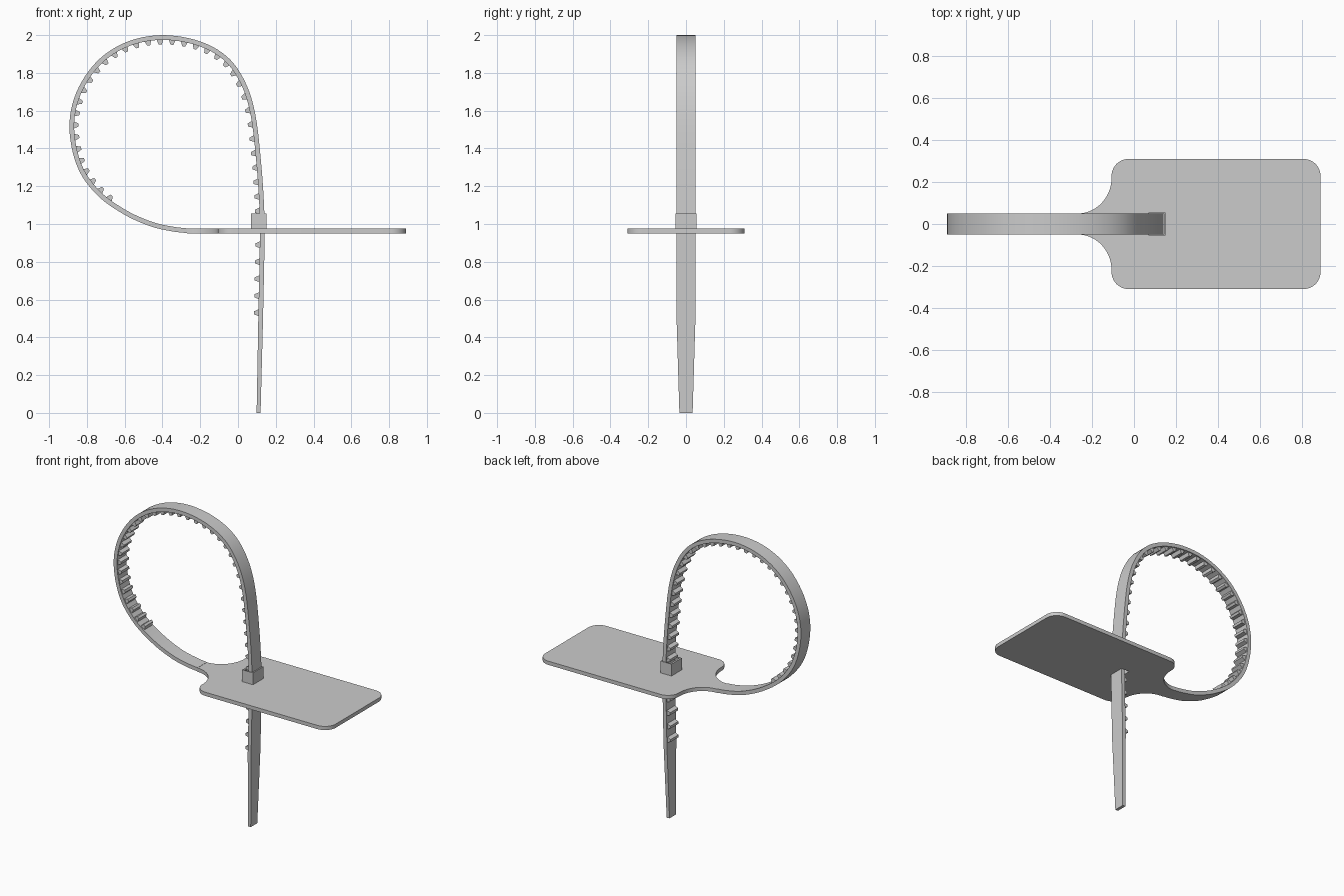
import bpy, bmesh, math
from mathutils import Vector

if "Cube" in bpy.data.objects:
    bpy.data.objects.remove(bpy.data.objects["Cube"])


def finish(name, bm, smooth=False):
    bmesh.ops.recalc_face_normals(bm, faces=bm.faces)
    me = bpy.data.meshes.new(name)
    bm.to_mesh(me)
    bm.free()
    ob = bpy.data.objects.new(name, me)
    bpy.context.collection.objects.link(ob)
    bpy.ops.object.select_all(action='DESELECT')
    ob.select_set(True)
    bpy.context.view_layer.objects.active = ob
    if smooth:
        bpy.ops.object.shade_smooth_by_angle(angle=math.radians(30))
    return ob


def box(name, x0, x1, y, z0, z1):
    bm = bmesh.new()
    bmesh.ops.create_cube(bm, size=1)
    for v in bm.verts:
        v.co = ((x0 + x1) / 2 + v.co.x * (x1 - x0), v.co.y * 2 * y,
                (z0 + z1) / 2 + v.co.z * (z1 - z0))
    return finish(name, bm)


def arc(cx, cy, rx, ry, a0, a1, n=10):
    return [(cx + rx * math.cos(math.radians(a0 + (a1 - a0) * i / n)),
             cy + ry * math.sin(math.radians(a0 + (a1 - a0) * i / n))) for i in range(n + 1)]


# Tag plate: upper half outline from the neck to the far end, then mirrored
half = (arc(-0.27, 0.22, 0.163, 0.17, -90, 0, 14)
        + arc(-0.027, 0.23, 0.08, 0.08, 180, 90)
        + arc(0.81, 0.23, 0.08, 0.08, 90, 0))
outline = half + [(x, -y) for x, y in reversed(half)]
bm = bmesh.new()
face = bm.faces.new([bm.verts.new((x, y, 0.95)) for x, y in outline])
ext = bmesh.ops.extrude_face_region(bm, geom=[face])
bmesh.ops.translate(bm, vec=(0, 0, 0.025),
                    verts=[g for g in ext['geom'] if isinstance(g, bmesh.types.BMVert)])
plate = finish("tag_plate", bm, True)

# Locking head, with a slot cut through head and plate
head = box("locking_head", 0.07, 0.15, 0.055, 0.97, 1.055)
slot = box("slot_cutter", 0.082, 0.142, 0.051, 0.9, 1.1)
slot.hide_render = True
for ob in (plate, head):
    bpy.context.view_layer.objects.active = ob
    m = ob.modifiers.new("slot", 'BOOLEAN')
    m.operation, m.solver, m.object = 'DIFFERENCE', 'EXACT', slot
    bpy.ops.object.modifier_apply(modifier=m.name)
bpy.data.objects.remove(slot)

# Strap centre line in x, z
keys = [(-0.268, 0.964), (-0.35, 0.974), (-0.46, 1.0), (-0.6, 1.063), (-0.74, 1.165),
        (-0.84, 1.31), (-0.88, 1.51), (-0.845, 1.69), (-0.74, 1.85), (-0.59, 1.95),
        (-0.41, 1.987), (-0.22, 1.96), (-0.07, 1.88), (0.025, 1.75), (0.08, 1.575),
        (0.112, 1.3), (0.127, 1.06), (0.128, 0.9), (0.12, 0.5), (0.109, 0.0)]
P = [Vector(k) for k in keys]
P = [2 * P[0] - P[1]] + P + [2 * P[-1] - P[-2]]
path = []
for a, b, c, d in zip(P, P[1:], P[2:], P[3:]):
    for i in range(6):
        t = i / 6
        path.append(0.5 * (2 * b + (c - a) * t + (2 * a - 5 * b + 4 * c - d) * t * t
                           + (3 * b - a - 3 * c + d) * t ** 3))
path.append(P[-2])


def inward(i):
    t = path[min(i + 1, len(path) - 1)] - path[max(i - 1, 0)]
    return Vector((t.y, -t.x)).normalized()


# Strap: rectangular section that tapers towards the tail
bm = bmesh.new()
rings = []
for i, p in enumerate(path):
    k = max(0, (0.5 - p.y) / 0.5)
    w, h, n = 0.05 - 0.015 * k, 0.0125 - 0.002 * k, inward(i)
    rings.append([bm.verts.new((p.x + n.x * e * h, s * w, p.y + n.y * e * h))
                  for s, e in ((-1, -1), (1, -1), (1, 1), (-1, 1))])
for r, q in zip(rings, rings[1:]):
    for j in range(4):
        bm.faces.new((r[j], r[(j + 1) % 4], q[(j + 1) % 4], q[j]))
bm.faces.new(rings[0])
bm.faces.new(rings[-1])
finish("strap", bm, True)

# Teeth along the inner side, walked from the tail up and round the loop
bm = bmesh.new()
wait, started = 0.0, False
for i in range(len(path) - 1, 0, -1):
    a, b = path[i], path[i - 1]
    seg = (b - a).length
    if not started:
        if b.y < 0.53:
            continue
        started, wait = True, seg * (0.53 - a.y) / (b.y - a.y)
    while wait < seg:
        p = a.lerp(b, wait / seg)
        if p.x < -0.4 and p.y < 1.10:
            break
        n = inward(i).lerp(inward(i - 1), wait / seg).normalized()
        t = Vector((-n.y, n.x))
        prof = [p + t * u + n * v for u, v in
                ((-0.019, 0.009), (0.019, 0.009), (0.009, 0.036), (-0.007, 0.036))]
        ends = [[bm.verts.new((q.x, y, q.y)) for q in prof] for y in (-0.042, 0.042)]
        bm.faces.new(ends[0])
        bm.faces.new(ends[1])
        for j in range(4):
            k = (j + 1) % 4
            bm.faces.new((ends[0][j], ends[0][k], ends[1][k], ends[1][j]))
        wait += 0.09 if p.y < 1.05 else 0.077 if p.x > 0.04 else 0.066
    wait -= seg
    if b.x < -0.4 and b.y < 1.10:
        break
finish("strap_teeth", bm)
